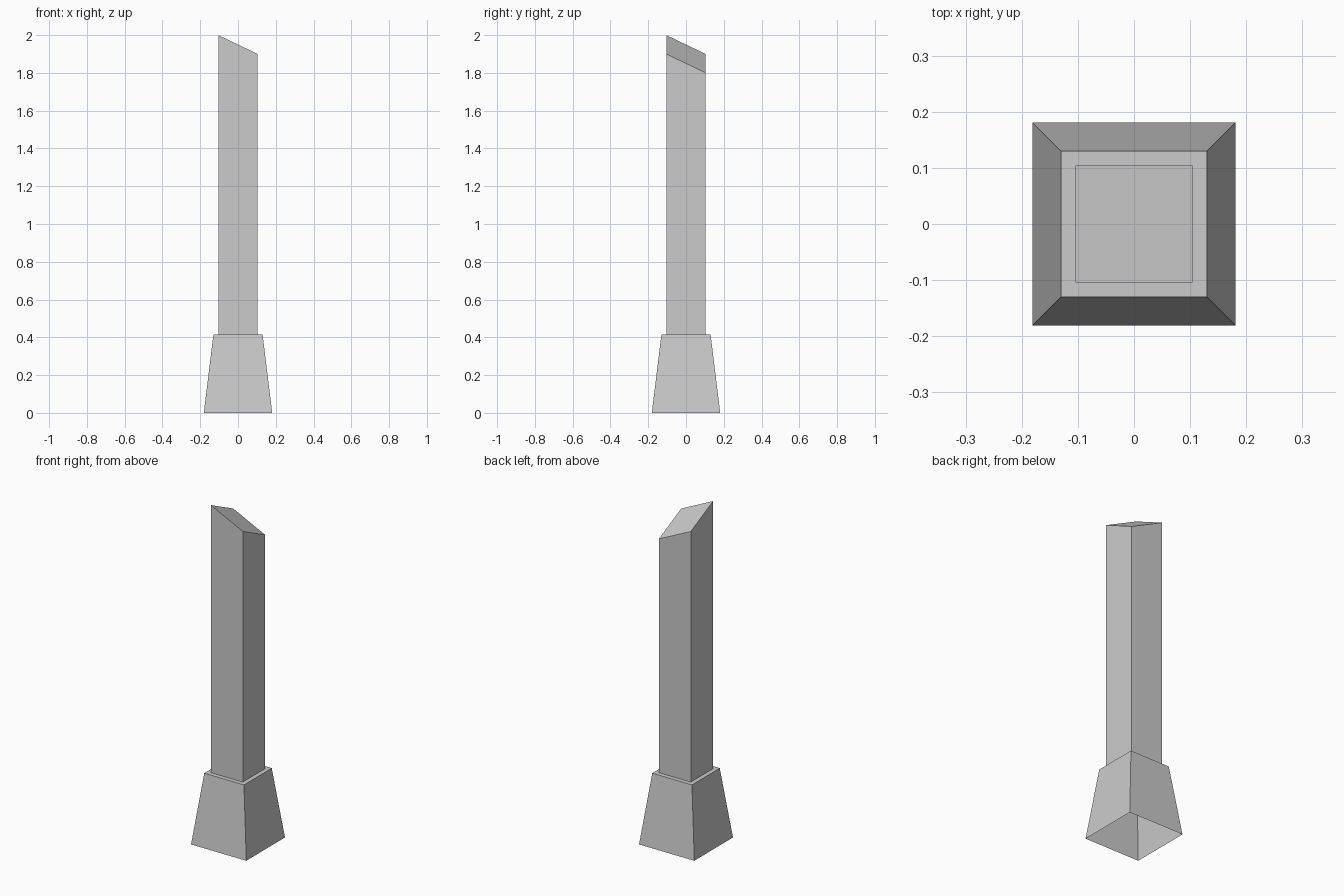
import bpy, bmesh

if "Cube" in bpy.data.objects:
    bpy.data.objects.remove(bpy.data.objects["Cube"])

BASE, LEDGE, POST = 0.181, 0.13, 0.1045   # half widths
LEDGE_Z, TOP_Z, DROP = 0.416, 1.9, 0.05

bm = bmesh.new()
corners = [(-1, -1), (1, -1), (1, 1), (-1, 1)]


def ring(half, z, slope=0.0):
    return [bm.verts.new((sx * half, sy * half, z - slope * (sx + sy)))
            for sx, sy in corners]


# Flared plinth (open underneath), narrow ledge, square post with slanted cut
rings = [ring(BASE, 0), ring(LEDGE, LEDGE_Z), ring(POST, LEDGE_Z),
         ring(POST, TOP_Z, DROP)]
for low, high in zip(rings, rings[1:]):
    for i in range(4):
        j = (i + 1) % 4
        bm.faces.new((low[i], low[j], high[j], high[i]))

# Slanted cap
bm.faces.new(rings[-1])

mesh = bpy.data.meshes.new("bollard_post")
bm.to_mesh(mesh)
bm.free()
bpy.context.collection.objects.link(bpy.data.objects.new("bollard_post", mesh))
